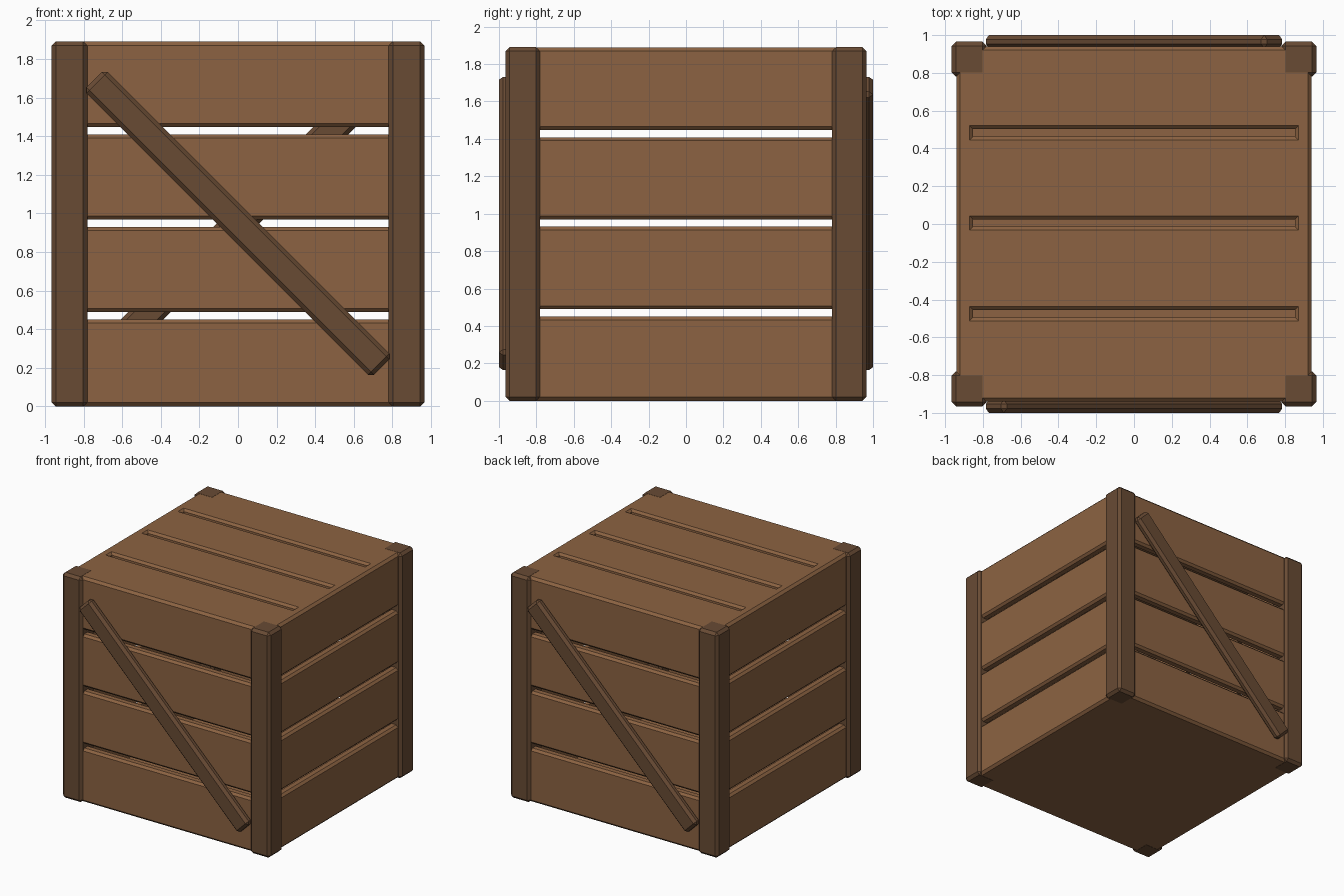
import bpy, bmesh, math
from mathutils import Vector, Matrix

if "Cube" in bpy.data.objects:
    bpy.data.objects.remove(bpy.data.objects["Cube"])

H = 1.89          # crate height
R = 0.94          # half width of the crate body
WALL = 0.06
MID = Vector((0, 0, H / 2))


def material(name, rgb):
    m = bpy.data.materials.new(name)
    m.diffuse_color = (*rgb, 1)
    m.use_nodes = True
    m.node_tree.nodes["Principled BSDF"].inputs["Base Color"].default_value = m.diffuse_color
    return m


plank_brown = material("plank brown", (0.262, 0.124, 0.054))
frame_brown = material("dark frame brown", (0.140, 0.070, 0.034))


def finish(name, bm, mat):
    bmesh.ops.recalc_face_normals(bm, faces=bm.faces)
    me = bpy.data.meshes.new(name)
    bm.to_mesh(me)
    bm.free()
    me.materials.append(mat)
    ob = bpy.data.objects.new(name, me)
    bpy.context.scene.collection.objects.link(ob)
    return ob


def box(name, size, matrix, mat, bevel=0.0):
    bm = bmesh.new()
    bmesh.ops.create_cube(bm, size=1)
    bmesh.ops.scale(bm, vec=size, verts=bm.verts)
    if bevel:
        bmesh.ops.bevel(bm, geom=bm.edges[:], offset=bevel, segments=1,
                        affect='EDGES')
    bmesh.ops.transform(bm, matrix=matrix, verts=bm.verts)
    return finish(name, bm, mat)


def add_slot(bm, u, v, n, offset, dist):
    """Slot cutter with a flared mouth, giving chamfered slot edges."""
    # depth from surface, half length, half width
    rings = [(0.02, 0.89, 0.0575), (-0.018, 0.852, 0.0195),
             (-WALL - 0.012, 0.852, 0.0195)]
    loops = []
    for depth, a, b in rings:
        loops.append([bm.verts.new(MID + n * (dist + depth) + u * (a * i)
                                   + v * (offset + b * j))
                      for i, j in ((-1, -1), (1, -1), (1, 1), (-1, 1))])
    bm.faces.new(loops[0])
    bm.faces.new(loops[-1][::-1])
    for p, q in zip(loops, loops[1:]):
        for k in range(4):
            m = (k + 1) % 4
            bm.faces.new((p[k], q[k], q[m], p[m]))


# Crate body: chamfered box, hollowed, slotted on the sides and top
body = box("crate_body", (2 * R, 2 * R, H), Matrix.Translation(MID),
           plank_brown, 0.02)
void = box("void_cutter", (2 * (R - WALL), 2 * (R - WALL), H - 2 * WALL),
           Matrix.Translation(MID), plank_brown)
bm = bmesh.new()
X, Y, Z = Vector((1, 0, 0)), Vector((0, 1, 0)), Vector((0, 0, 1))
for offset in (-0.475, 0.005, 0.483):
    add_slot(bm, X, Y, Z, offset, H / 2)
    for s in (-1, 1):
        add_slot(bm, X, Z, Y * s, offset, R)
        add_slot(bm, Y, Z, X * s, offset, R)
slots = finish("slot_cutter", bm, plank_brown)

for cutter in (void, slots):
    mod = body.modifiers.new("cut", 'BOOLEAN')
    mod.operation = 'DIFFERENCE'
    mod.solver = 'EXACT'
    mod.object = cutter
bpy.context.view_layer.update()
cut = bpy.data.meshes.new_from_object(
    body.evaluated_get(bpy.context.evaluated_depsgraph_get()))
body.modifiers.clear()
body.data = cut
for cutter in (void, slots):
    bpy.data.objects.remove(cutter)

# Corner posts
for sx, side in ((-1, "left"), (1, "right")):
    for sy, end in ((-1, "front"), (1, "back")):
        box(f"{end}_{side}_post", (0.185, 0.185, H + 0.002),
            Matrix.Translation((sx * 0.8725, sy * 0.8725, H / 2)),
            frame_brown, 0.022)

# Diagonal braces, front and back
for name, turn in (("front_brace", 0), ("back_brace", math.pi)):
    place = (Matrix.Rotation(turn, 4, 'Z')
             @ Matrix.Translation((0, -0.965, H / 2 + 0.003))
             @ Matrix.Rotation(math.radians(45), 4, 'Y'))
    box(name, (2.105, 0.07, 0.156), place, frame_brown, 0.022)
